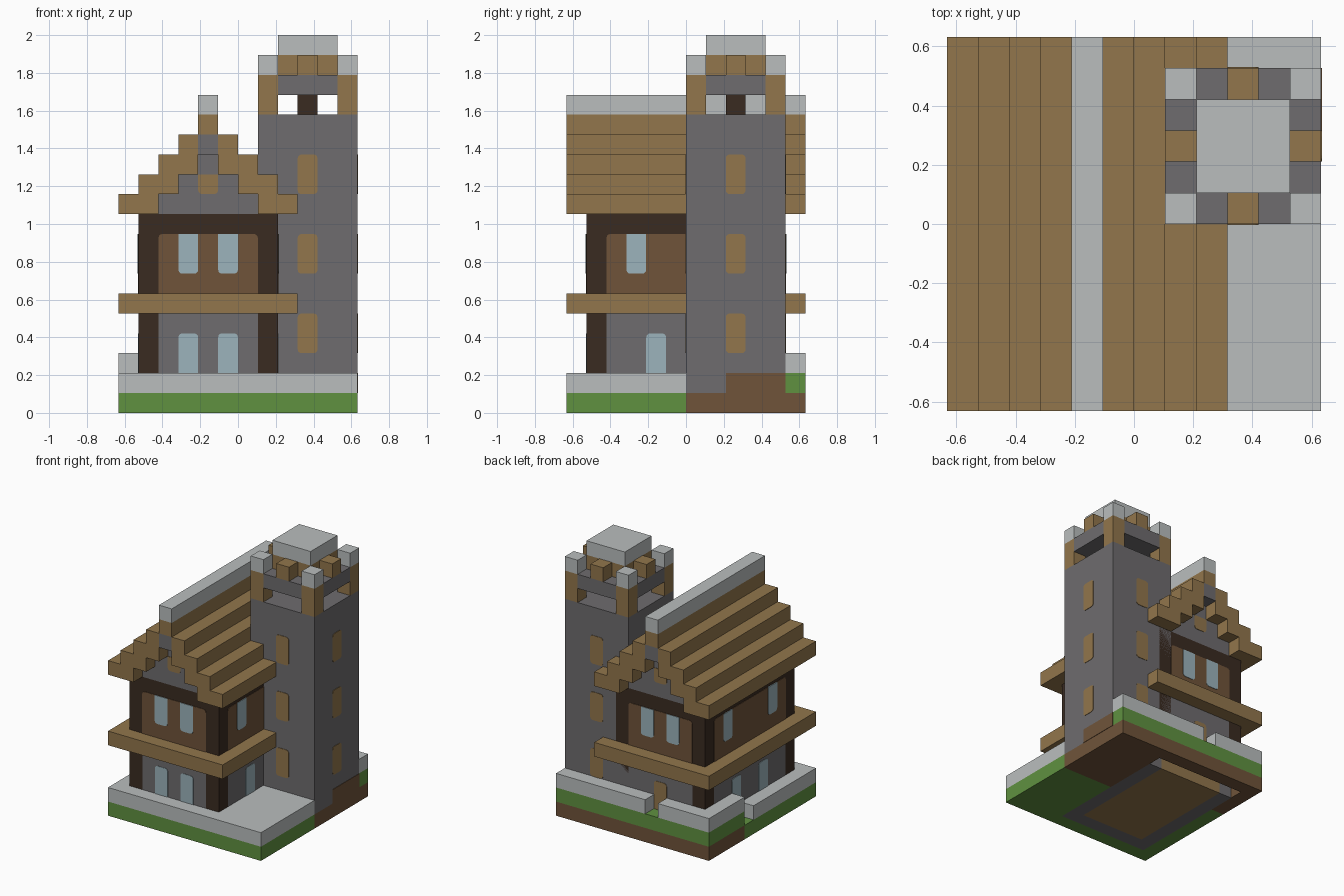
import bpy, bmesh, math
from mathutils import Vector

cube = bpy.data.objects.get("Cube")
if cube:
    bpy.data.objects.remove(cube)

U = 2 / 19  # one block


def material(name, rgb):
    lin = [((c / 255 + 0.055) / 1.055) ** 2.4 for c in rgb] + [1]
    m = bpy.data.materials.new(name)
    m.use_nodes = True
    m.diffuse_color = lin
    m.node_tree.nodes["Principled BSDF"].inputs["Base Color"].default_value = lin
    return m


GREEN = material("grass", (96, 145, 64))
PALE = material("pale_stone", (186, 190, 190))
TAN = material("tan_wood", (146, 118, 76))
GREY = material("grey_stone", (110, 108, 110))
DARK = material("dark_timber", (58, 43, 33))
BROWN = material("brown_earth", (112, 84, 58))
BLUE = material("glass", (156, 180, 188))


def finish(name, bm, mat):
    # block coordinates (corner origin) to centred model units
    for v in bm.verts:
        v.co = (v.co - Vector((6, 6, 0))) * U
    bmesh.ops.recalc_face_normals(bm, faces=bm.faces)
    me = bpy.data.meshes.new(name)
    bm.to_mesh(me)
    bm.free()
    me.materials.append(mat)
    ob = bpy.data.objects.new(name, me)
    bpy.context.collection.objects.link(ob)


def box(name, mat, x, y, z):
    bm = bmesh.new()
    bmesh.ops.create_cube(bm, size=1)
    for v in bm.verts:
        v.co = [a + (b - a) * (c + 0.5) for (a, b), c in zip((x, y, z), v.co)]
    finish(name, bm, mat)


def panel(name, mat, side, at, u, z, top=True, bottom=True, depth=0.03):
    """Thin plate on a wall, with optional rounded top or bottom corners."""
    r = 0.2
    corners = [(u[1], z[1], -1, -1, top, 0), (u[0], z[1], 1, -1, top, 1),
               (u[0], z[0], 1, 1, bottom, 2), (u[1], z[0], -1, 1, bottom, 3)]
    pts = []
    for cu, cz, du, dz, rounded, quarter in corners:
        if not rounded:
            pts.append((cu, cz))
            continue
        for k in range(4):
            a = (quarter + k / 3) * math.pi / 2
            pts.append((cu + du * r + r * math.cos(a), cz + dz * r + r * math.sin(a)))
    sign = 1 if side in ("back", "right") else -1
    along_x = side in ("front", "back")
    n = Vector((0, sign, 0)) if along_x else Vector((sign, 0, 0))
    bm = bmesh.new()
    face = bm.faces.new([bm.verts.new((p, at, h) if along_x else (at, p, h)) for p, h in pts])
    out = bmesh.ops.extrude_face_region(bm, geom=[face])["geom"]
    for v in out:
        if isinstance(v, bmesh.types.BMVert):
            v.co += n * depth
    finish(name, bm, mat)


# Ground: grass and earth around the foundation
box("grass_front", GREEN, (0, 12), (0, 1), (0, 1))
box("grass_right", GREEN, (8, 12), (1, 6), (0, 1))
box("grass_left", GREEN, (0, 1), (1, 8), (0, 1))
box("earth_right", BROWN, (8, 12), (6, 12), (0, 1))
box("earth_left", BROWN, (0, 1), (8, 12), (0, 1))
box("earth_back", BROWN, (1, 8), (11, 12), (0, 1))
box("lawn_left", GREEN, (0, 1), (8, 11), (1, 2))
box("lawn_back", GREEN, (0, 12), (11, 12), (1, 2))
box("foundation_left", GREY, (1, 2), (1, 10), (0, 1))
box("foundation_right", GREY, (7, 8), (1, 10), (0, 1))
box("foundation_front", GREY, (2, 7), (1, 2), (0, 1))
box("cellar_floor", TAN, (2, 7), (2, 10), (0, 1))

# Terrace and low garden wall
box("terrace", PALE, (0, 12), (0, 6), (1, 2))
box("terrace_left", PALE, (0, 1), (6, 7), (1, 2))
box("garden_wall_left", PALE, (0, 1), (8, 11), (2, 3))
box("garden_wall_back_left", PALE, (0, 4), (11, 12), (2, 3))
box("garden_wall_back_right", PALE, (5, 12), (11, 12), (2, 3))

# House walls
box("house_plinth", GREY, (1, 8), (1, 11), (1, 2))
box("lower_wall_long", GREY, (2, 7), (1, 11), (2, 5))
box("lower_wall_wide", GREY, (1, 8), (2, 10), (2, 5))
for x in (1, 7):
    for y in (1, 10):
        box("corner_post", DARK, (x, x + 1), (y, y + 1), (2, 5))
box("floor_band", TAN, (0, 9), (0, 12), (5, 6))
box("upper_frame", DARK, (1, 8), (1, 11), (6, 10))

# Upper infill, windows and gable on the two end walls
for side, at in (("front", 1), ("back", 11)):
    panel("upper_infill_" + side, BROWN, side, at, (2, 7), (6, 9), bottom=False)
    for x in (3, 5):
        panel("upper_window_" + side, BLUE, side, at, (x, x + 1), (7, 9), top=False, depth=0.06)
    panel("gable_shutter_" + side, TAN, side, at, (4, 5), (11, 12), top=False)
for x in (3, 5):
    panel("lower_window_front", BLUE, "front", 1, (x, x + 1), (2, 4), bottom=False)
panel("back_door", TAN, "back", 11, (4, 5), (2, 4), bottom=False)

# Side walls
for side, at in (("left", 1), ("right", 8)):
    panel("upper_infill_" + side, BROWN, side, at, (2, 10), (6, 9), bottom=False)
    for y in (3, 8):
        panel("upper_window_" + side, BLUE, side, at, (y, y + 1), (7, 9), top=False, depth=0.06)
    for y in (4, 7):
        panel("lower_window_" + side, BLUE, side, at, (y, y + 1), (2, 4), bottom=False)

# Stepped roof over a stepped gable
for i in range(4):
    width = 2 if i < 3 else 1
    z = (10 + i, 11 + i)
    box("roof_step_left", TAN, (i, i + width), (0, 12), z)
    box("roof_step_right", TAN, (9 - i - width, 9 - i), (0, 12), z)
    if i < 3:
        box("gable_wall", GREY, (2 + i, 7 - i), (1, 11), z)
box("roof_core", GREY, (4, 5), (0, 12), (13, 14))
box("roof_peak", TAN, (4, 5), (0, 12), (14, 15))
box("roof_ridge", PALE, (4, 5), (0, 12), (15, 16))

# Tower
box("tower", GREY, (7, 12), (6, 11), (1, 15))
panel("tower_earth_patch", BROWN, "right", 12, (8, 11), (1, 2), top=False, bottom=False)
for z in (3, 7, 11):
    for side, at, u in (("front", 6, 9), ("back", 11, 9), ("right", 12, 8)):
        panel("tower_shutter_" + side, TAN, side, at, (u, u + 1), (z, z + 2))

# Open belfry with corner posts, parapet and cap
for x in (7, 11):
    for y in (6, 10):
        box("belfry_post", TAN, (x, x + 1), (y, y + 1), (15, 17))
        box("belfry_post_cap", PALE, (x, x + 1), (y, y + 1), (17, 18))
box("belfry_core", DARK, (9, 10), (8, 9), (15, 16))
box("belfry_beam_long", GREY, (8, 11), (6, 11), (16, 17))
for x in (7, 11):
    box("belfry_beam_side", GREY, (x, x + 1), (7, 10), (16, 17))
    box("merlon_side", TAN, (x, x + 1), (8, 9), (17, 18))
for y in (6, 10):
    box("merlon", TAN, (9, 10), (y, y + 1), (17, 18))
box("cap_base", TAN, (8, 11), (7, 10), (17, 18))
box("tower_cap", PALE, (8, 11), (7, 10), (18, 19))
